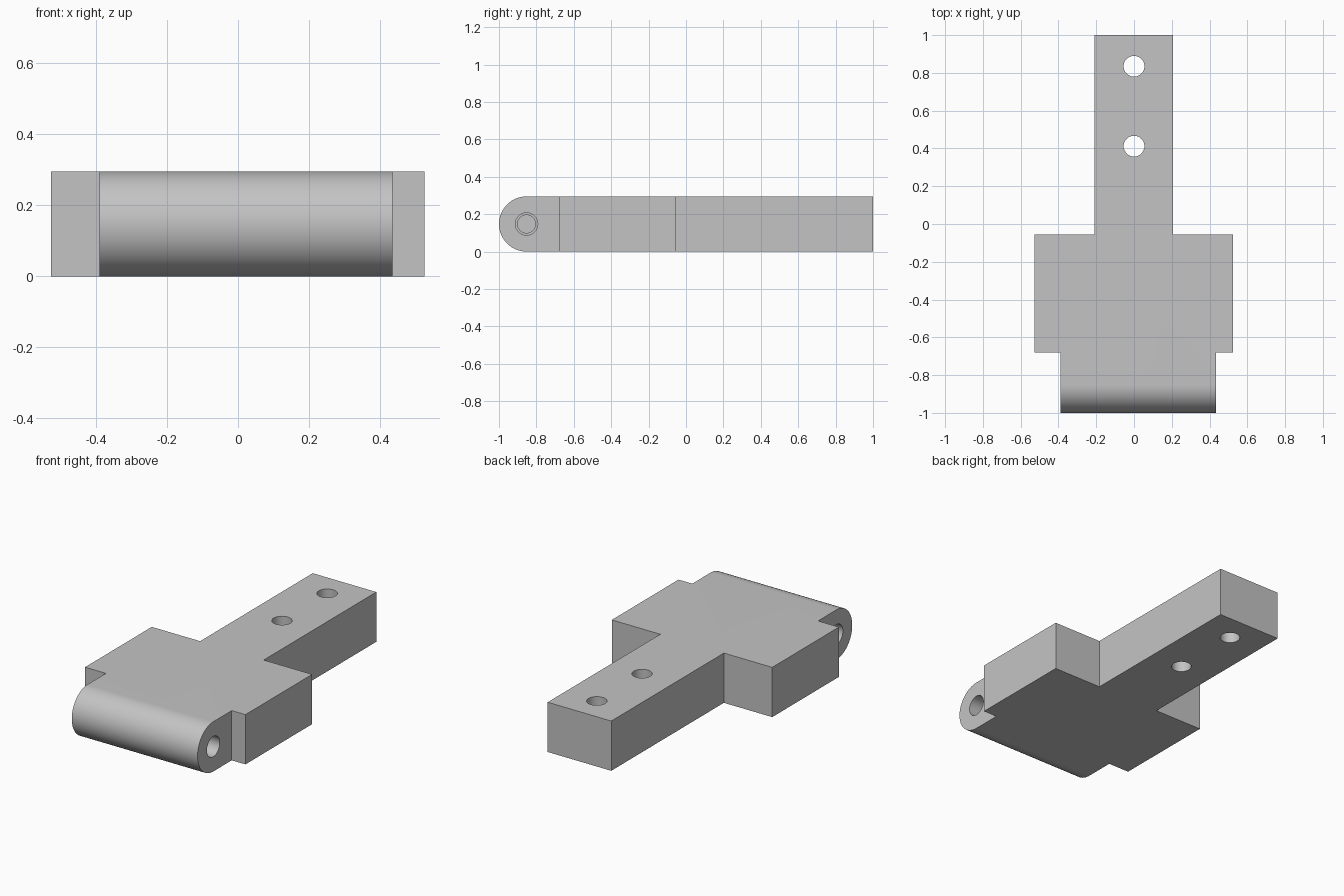
import bpy, bmesh, math
from mathutils import Matrix, Vector

if "Cube" in bpy.data.objects:
    bpy.data.objects.remove(bpy.data.objects["Cube"], do_unlink=True)

HEIGHT = 0.295
RADIUS = HEIGHT / 2
AXIS_Y = -1 + RADIUS          # centre line of the rounded hinge barrel
BARREL_LEFT, BARREL_RIGHT = 0.435, -0.39

grey = bpy.data.materials.new("plain_grey")
grey.use_nodes = True
grey.diffuse_color = (0.55, 0.55, 0.55, 1)
grey.node_tree.nodes["Principled BSDF"].inputs["Base Color"].default_value = grey.diffuse_color


def add_object(name, bm):
    bmesh.ops.recalc_face_normals(bm, faces=bm.faces)
    mesh = bpy.data.meshes.new(name)
    bm.to_mesh(mesh)
    bm.free()
    mesh.materials.append(grey)
    obj = bpy.data.objects.new(name, mesh)
    bpy.context.collection.objects.link(obj)
    return obj


def prism(name, points, direction):
    """Extrude a closed outline along a direction."""
    bm = bmesh.new()
    face = bm.faces.new([bm.verts.new(p) for p in points])
    result = bmesh.ops.extrude_face_region(bm, geom=[face], use_keep_orig=True)
    moved = [v for v in result["geom"] if isinstance(v, bmesh.types.BMVert)]
    bmesh.ops.translate(bm, verts=moved, vec=Vector(direction))
    return add_object(name, bm)


def cylinder(name, radius, depth, centre, along_x=False):
    turn = Matrix.Rotation(math.pi / 2, 4, "Y") if along_x else Matrix()
    bm = bmesh.new()
    bmesh.ops.create_cone(bm, cap_ends=True, segments=48, radius1=radius, radius2=radius,
                          depth=depth, matrix=Matrix.Translation(centre) @ turn)
    return add_object(name, bm)


def combine(target, tool, operation):
    """Apply a boolean and discard the tool."""
    bpy.context.view_layer.objects.active = target
    mod = target.modifiers.new(operation, "BOOLEAN")
    mod.operation, mod.solver, mod.object = operation, "EXACT", tool
    bpy.ops.object.modifier_apply(modifier=mod.name)
    bpy.data.objects.remove(tool, do_unlink=True)


# Stepped plan: barrel, wide block, narrow arm
plan = [(BARREL_RIGHT, -1.1), (BARREL_LEFT, -1.1), (BARREL_LEFT, -0.68), (0.525, -0.68),
        (0.525, -0.055), (0.207, -0.055), (0.207, 1), (-0.21, 1),
        (-0.21, -0.055), (-0.527, -0.055), (-0.527, -0.68), (BARREL_RIGHT, -0.68)]
bracket = prism("hinge_bracket", [(x, y, -0.1) for x, y in plan], (0, 0, 0.6))

# Side profile: flat slab with a half-round front end
arc = [math.pi * (0.5 + i / 48) for i in range(49)]
profile = [(AXIS_Y + RADIUS * math.cos(a), RADIUS + RADIUS * math.sin(a)) for a in arc]
profile += [(1.1, 0), (1.1, HEIGHT)]
slab = prism("slab_profile", [(-1, y, z) for y, z in profile], (2, 0, 0))
combine(bracket, slab, "INTERSECT")

# Screw holes through the arm
for y in (0.412, 0.835):
    combine(bracket, cylinder("screw_hole", 0.055, 1, (0, y, RADIUS)), "DIFFERENCE")

# Stepped blind pin bores in both ends of the barrel
for end in (BARREL_LEFT, BARREL_RIGHT):
    for radius, depth in ((0.06, 0.2), (0.048, 0.3)):
        bore = cylinder("pin_bore", radius, depth * 2, (end, AXIS_Y, RADIUS), True)
        combine(bracket, bore, "DIFFERENCE")

# Smooth round surfaces, crisp edges
bpy.ops.object.select_all(action="DESELECT")
bracket.select_set(True)
bpy.context.view_layer.objects.active = bracket
bpy.ops.object.shade_smooth_by_angle(angle=math.radians(30))
